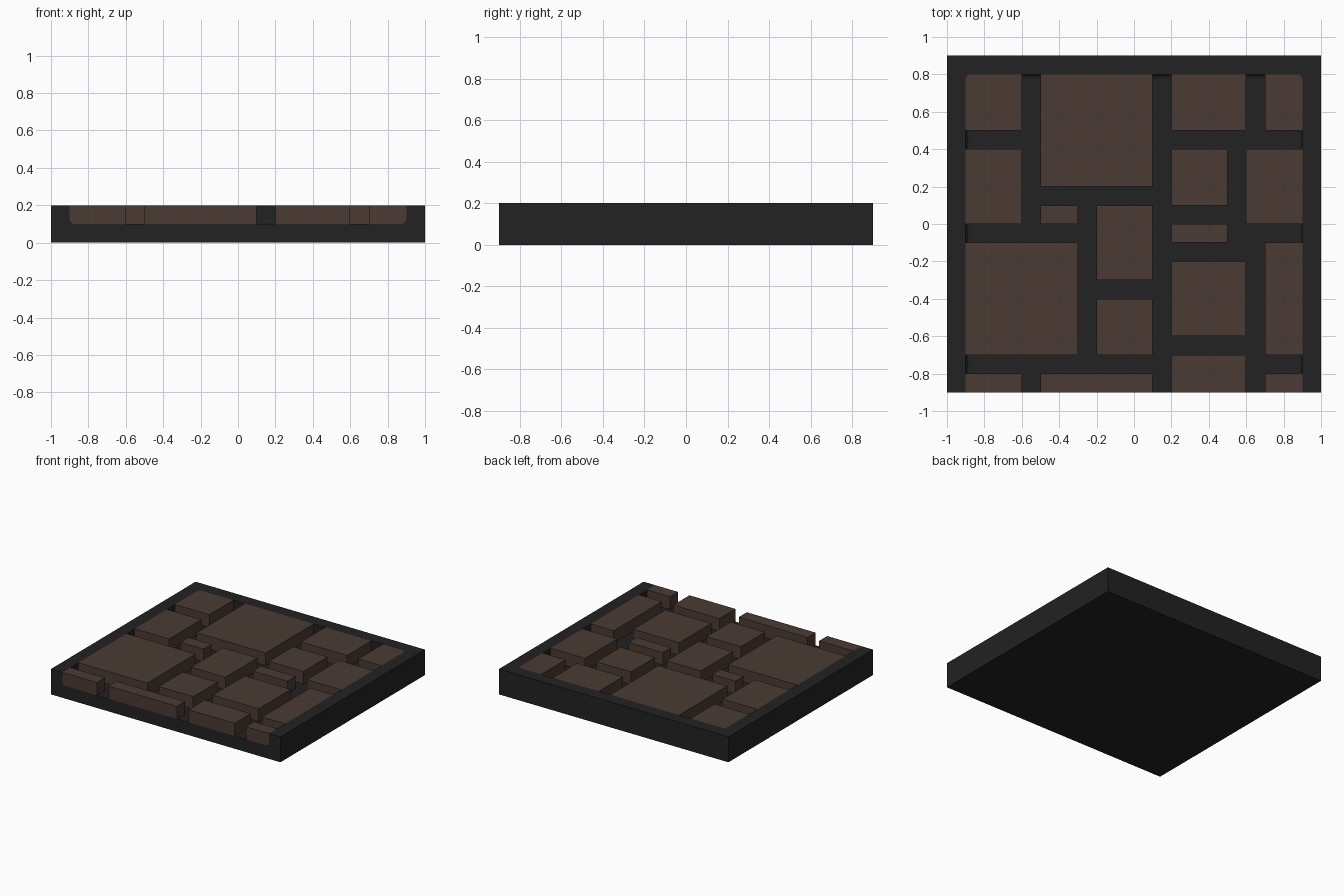
import bpy
import bmesh

old = bpy.data.objects.get("Cube")
if old:
    bpy.data.objects.remove(old, do_unlink=True)

# Tray dimensions
HALF_X, HALF_Y, HEIGHT = 1.0, 0.9, 0.2
RIM, FLOOR, ROUND = 0.1, 0.1, 0.025
WALL_X, WALL_Y = HALF_X - RIM, HALF_Y - RIM


def material(name, color):
    mat = bpy.data.materials.new(name)
    mat.use_nodes = True
    mat.diffuse_color = color
    bsdf = mat.node_tree.nodes["Principled BSDF"]
    bsdf.inputs["Base Color"].default_value = color
    bsdf.inputs["Roughness"].default_value = 0.9
    return mat


def touching(co):
    """Names of the tray's inner planes that a point lies on."""
    planes = {"left": co.x - WALL_X, "right": co.x + WALL_X,
              "back": co.y - WALL_Y, "floor": co.z - FLOOR}
    return {name for name, gap in planes.items() if abs(gap) < 0.001}


def block(name, x_range, y_range, z_range, mat, fitted=True):
    """Box whose edges are rounded where it fits into the tray's inner corners."""
    bm = bmesh.new()
    bmesh.ops.create_cube(bm, size=1)
    for v in bm.verts:
        v.co = [r[c > 0] for c, r in zip(v.co, (x_range, y_range, z_range))]
    if fitted:
        corners = [e for e in bm.edges
                   if len(touching(e.verts[0].co) & touching(e.verts[1].co)) > 1]
        if corners:
            bmesh.ops.bevel(bm, geom=corners, offset=ROUND, segments=3,
                            profile=0.5, affect="EDGES")
    mesh = bpy.data.meshes.new(name)
    bm.to_mesh(mesh)
    bm.free()
    mesh.materials.append(mat)
    obj = bpy.data.objects.new(name, mesh)
    bpy.context.collection.objects.link(obj)
    return obj


mortar = material("dark mortar", (0.016, 0.016, 0.016, 1))
stone = material("brown stone", (0.07, 0.043, 0.034, 1))

# Tray: slab with a cavity that is open at the front
tray = block("tray", (-HALF_X, HALF_X), (-HALF_Y, HALF_Y), (0, HEIGHT), mortar, False)
cavity = block("cavity_cutter", (-WALL_X, WALL_X), (-HALF_Y - RIM, WALL_Y),
               (FLOOR, HEIGHT + RIM), mortar)
cavity.hide_render = True
cut = tray.modifiers.new("cavity", "BOOLEAN")
cut.operation = "DIFFERENCE"
cut.solver = "EXACT"
cut.object = cavity
bpy.context.view_layer.objects.active = tray
bpy.ops.object.modifier_apply(modifier=cut.name)
bpy.data.objects.remove(cavity, do_unlink=True)

# Paving stones: x start, x end, y start, y end, in tenths, from back to front
STONES = [
    (-9, -6, 5, 8), (-5, 1, 2, 8), (2, 6, 5, 8), (7, 9, 5, 8),
    (-9, -6, 0, 4), (2, 5, 1, 4), (6, 9, 0, 4),
    (-5, -3, 0, 1), (-2, 1, -3, 1), (2, 5, -1, 0),
    (-9, -3, -7, -1), (-2, 1, -7, -4), (2, 6, -6, -2), (7, 9, -7, -1),
    (-9, -6, -9, -8), (-5, 1, -9, -8), (2, 6, -9, -7), (7, 9, -9, -8),
]
for i, cells in enumerate(STONES, 1):
    x0, x1, y0, y1 = (c / 10 for c in cells)
    block(f"stone_{i}", (x0, x1), (y0, y1), (FLOOR, HEIGHT), stone)
